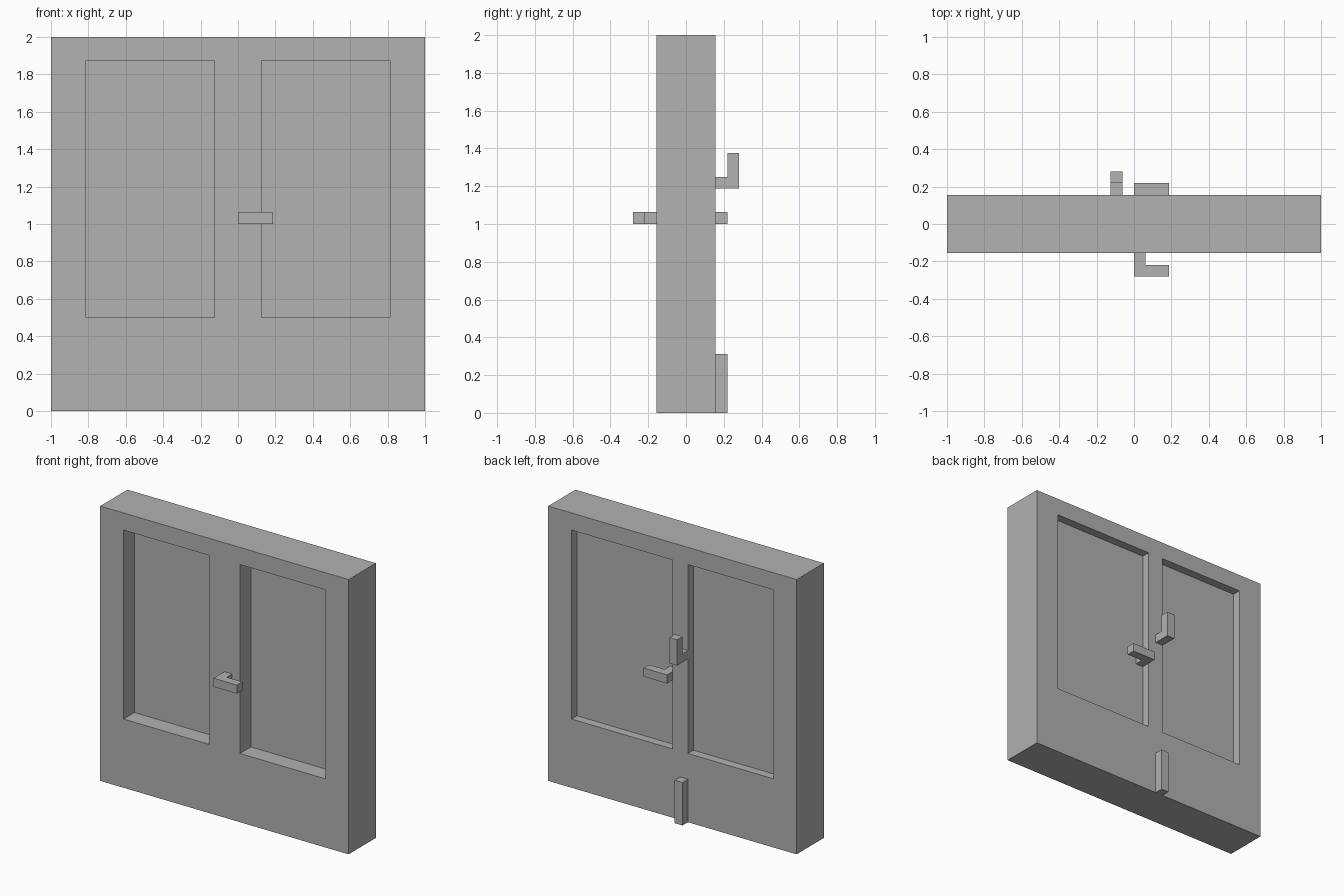
import bpy, bmesh
from mathutils import Vector

if "Cube" in bpy.data.objects:
    bpy.data.objects.remove(bpy.data.objects["Cube"])

U = 1 / 16          # one module; every part sits on this grid
FACE = 2.5 * U      # half the slab thickness

grey = bpy.data.materials.new("plain grey")
grey.diffuse_color = (0.445, 0.445, 0.445, 1)
grey.use_nodes = True
grey.node_tree.nodes["Principled BSDF"].inputs["Base Color"].default_value = grey.diffuse_color


def prism(name, outline, extrude):
    """Extrude a closed 3D outline along a vector into a flat-sided solid."""
    mesh = bpy.data.meshes.new(name)
    bm = bmesh.new()
    base = bm.faces.new([bm.verts.new(p) for p in outline])
    ext = bmesh.ops.extrude_face_region(bm, geom=[base], use_keep_orig=True)
    moved = [g for g in ext["geom"] if isinstance(g, bmesh.types.BMVert)]
    bmesh.ops.translate(bm, verts=moved, vec=Vector(extrude))
    bmesh.ops.recalc_face_normals(bm, faces=bm.faces)
    bm.to_mesh(mesh)
    bm.free()
    mesh.materials.append(grey)
    obj = bpy.data.objects.new(name, mesh)
    bpy.context.collection.objects.link(obj)
    return obj


def box(name, x, y, z):
    outline = [(x[0], y[0], z[0]), (x[1], y[0], z[0]),
               (x[1], y[1], z[0]), (x[0], y[1], z[0])]
    return prism(name, outline, (0, 0, z[1] - z[0]))


# Door slab with recessed window panes cut from both sides
slab = box("door_slab", (-1, 1), (-FACE, FACE), (0, 2))
front, back = (-1, -FACE + 2 * U), (FACE - U, 1)
recesses = [
    ("front_left_recess", (-13 * U, -2 * U), front),
    ("front_right_recess", (2 * U, 13 * U), front),
    ("back_left_recess", (-13 * U, -2 * U), back),
    ("back_right_recess", (0, 13 * U), back),     # reaches the door split
]
bpy.context.view_layer.objects.active = slab
for name, x, y in recesses:
    cutter = box(name, x, y, (8 * U, 30 * U))
    cutter.hide_render = True
    mod = slab.modifiers.new(name, "BOOLEAN")
    mod.operation, mod.solver, mod.object = "DIFFERENCE", "EXACT", cutter
    bpy.ops.object.modifier_apply(modifier=name)
    bpy.data.objects.remove(cutter)


def lever(name, y0, side):
    """L-shaped lever: short stem leaving the door, arm pointing to +x."""
    y1, y2 = y0 + side * U, y0 + side * 2 * U
    outline = [(0, y0), (U, y0), (U, y1), (3 * U, y1), (3 * U, y2), (0, y2)]
    return prism(name, [(x, y, 16 * U) for x, y in outline], (0, 0, U))


# Handles on both sides of the opening leaf
lever("front_handle", -FACE, -1)
lever("back_handle", FACE - U, 1)

# Upright latch on the back of the fixed leaf
latch = [(0, 19), (2, 19), (2, 22), (1, 22), (1, 20), (0, 20)]
prism("back_latch", [(-2 * U, FACE + y * U, z * U) for y, z in latch], (U, 0, 0))

# Floor bolt at the foot of the fixed leaf
box("floor_bolt", (-2 * U, -U), (FACE, FACE + U), (0, 5 * U))
